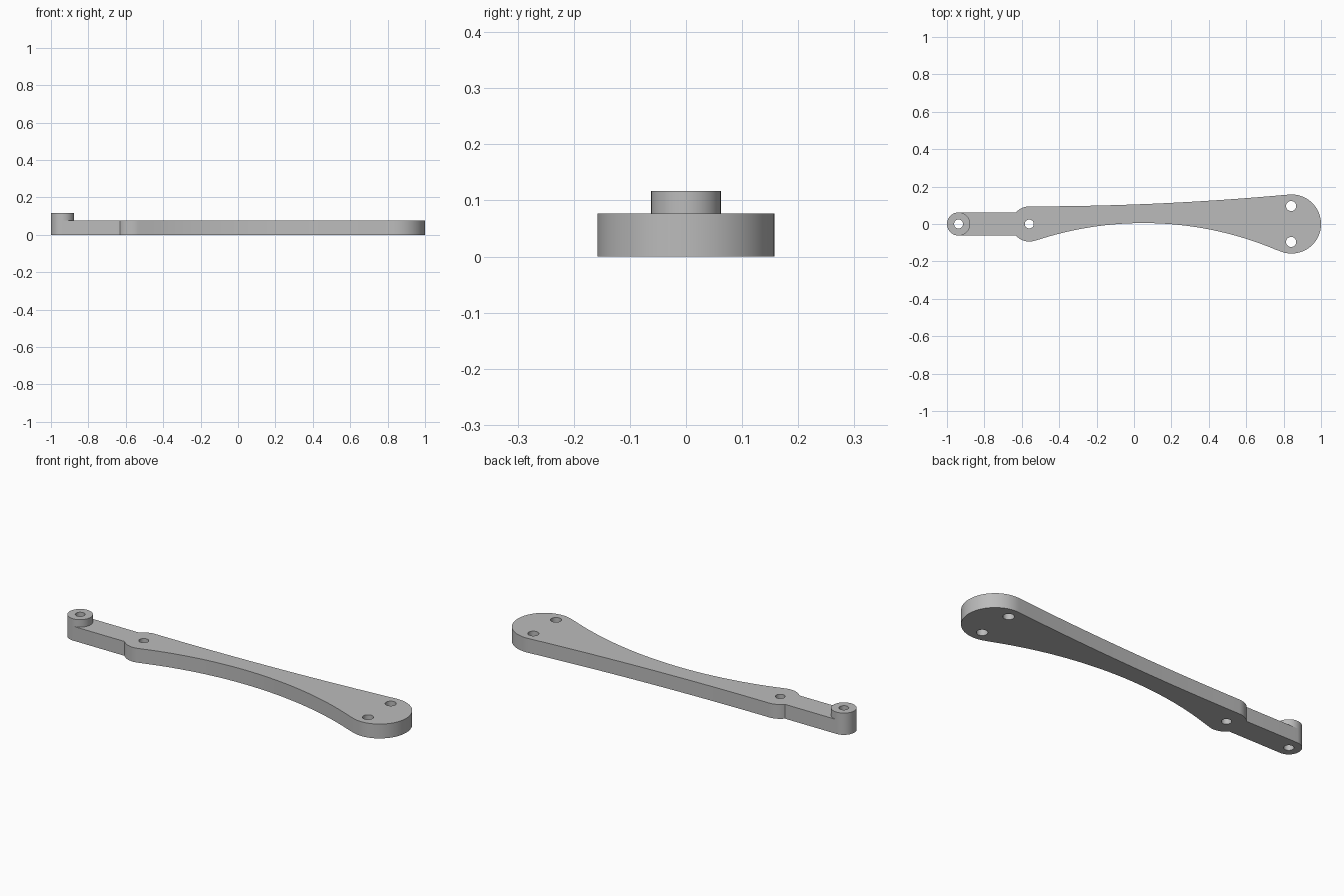
import bpy, bmesh
from math import pi, sin, cos, atan2
from mathutils import Vector

cube = bpy.data.objects.get("Cube")
if cube:
    bpy.data.objects.remove(cube, do_unlink=True)

grey = bpy.data.materials.new("plain grey")
grey.use_nodes = True
colour = (0.5, 0.5, 0.5, 1)
grey.diffuse_color = colour
grey.node_tree.nodes["Principled BSDF"].inputs["Base Color"].default_value = colour

# Main dimensions
PLATE_TOP, BOSS_TOP = 0.077, 0.117
TIP, TIP_R = Vector((-0.938, 0)), 0.062
HUB, HUB_R = Vector((-0.56, 0)), 0.094
PAD, PAD_R = Vector((0.842, 0)), 0.158
WAIST, WAIST_R = Vector((0.0515, -1.82)), 1.825


def arc(centre, radius, start, end, steps):
    """Points along an arc, both ends included."""
    angles = [start + (end - start) * i / steps for i in range(steps + 1)]
    return [centre + radius * Vector((cos(a), sin(a))) for a in angles]


def circle(centre, radius, steps=48):
    return arc(centre, radius, 0, 2 * pi, steps)[:-1]


def direction(a, b):
    return atan2(b.y - a.y, b.x - a.x)


def slab(name, loops, bottom, top):
    """Extrude an outline with holes into a solid."""
    bm = bmesh.new()
    for points in loops:
        verts = [bm.verts.new((p.x, p.y, bottom)) for p in points]
        for i, v in enumerate(verts):
            bm.edges.new((verts[i - 1], v))
    bmesh.ops.triangle_fill(bm, edges=bm.edges[:], use_beauty=True, normal=(0, 0, 1))
    new = bmesh.ops.extrude_face_region(bm, geom=bm.faces[:], use_keep_orig=True)["geom"]
    moved = [v for v in new if isinstance(v, bmesh.types.BMVert)]
    bmesh.ops.translate(bm, verts=moved, vec=(0, 0, top - bottom))
    bmesh.ops.recalc_face_normals(bm, faces=bm.faces[:])
    mesh = bpy.data.meshes.new(name)
    bm.to_mesh(mesh)
    bm.free()
    mesh.materials.append(grey)
    obj = bpy.data.objects.new(name, mesh)
    bpy.context.collection.objects.link(obj)
    bpy.ops.object.select_all(action="DESELECT")
    obj.select_set(True)
    bpy.context.view_layer.objects.active = obj
    bpy.ops.object.shade_smooth_by_angle(angle=pi / 6)


# Arm outline, counter-clockwise from the tip
to_hub = direction(WAIST, HUB)
to_pad = direction(WAIST, PAD)
neck = atan2(TIP_R, -(HUB_R ** 2 - TIP_R ** 2) ** 0.5)
lean = pi / 2 + 0.09
outline = arc(TIP, TIP_R, pi / 2, 3 * pi / 2, 24)
outline += arc(HUB, HUB_R, 2 * pi - neck, to_hub + pi, 16)
outline += arc(WAIST, WAIST_R, to_hub, to_pad, 48)[1:-1]
outline += arc(PAD, PAD_R, to_pad - pi, lean, 48)

# Upper edge bows gently from the pad down to the hub
start, end = outline[-1], HUB + Vector((0, HUB_R))
for i in range(1, 24):
    t = 1 - i / 24
    outline.append(Vector((end.x + (start.x - end.x) * t, end.y + (start.y - end.y) * t * t)))
outline += arc(HUB, HUB_R, pi / 2, neck, 12)

# Arm plate with bolt holes
tip_hole = circle(TIP, 0.024)
holes = [tip_hole, circle(HUB, 0.024)]
holes += [circle(Vector((0.84, side * 0.096)), 0.027) for side in (-1, 1)]
slab("arm_plate", [outline] + holes, 0, PLATE_TOP)

# Raised boss around the tip hole
slab("tip_boss", [circle(TIP, TIP_R), tip_hole], PLATE_TOP, BOSS_TOP)
